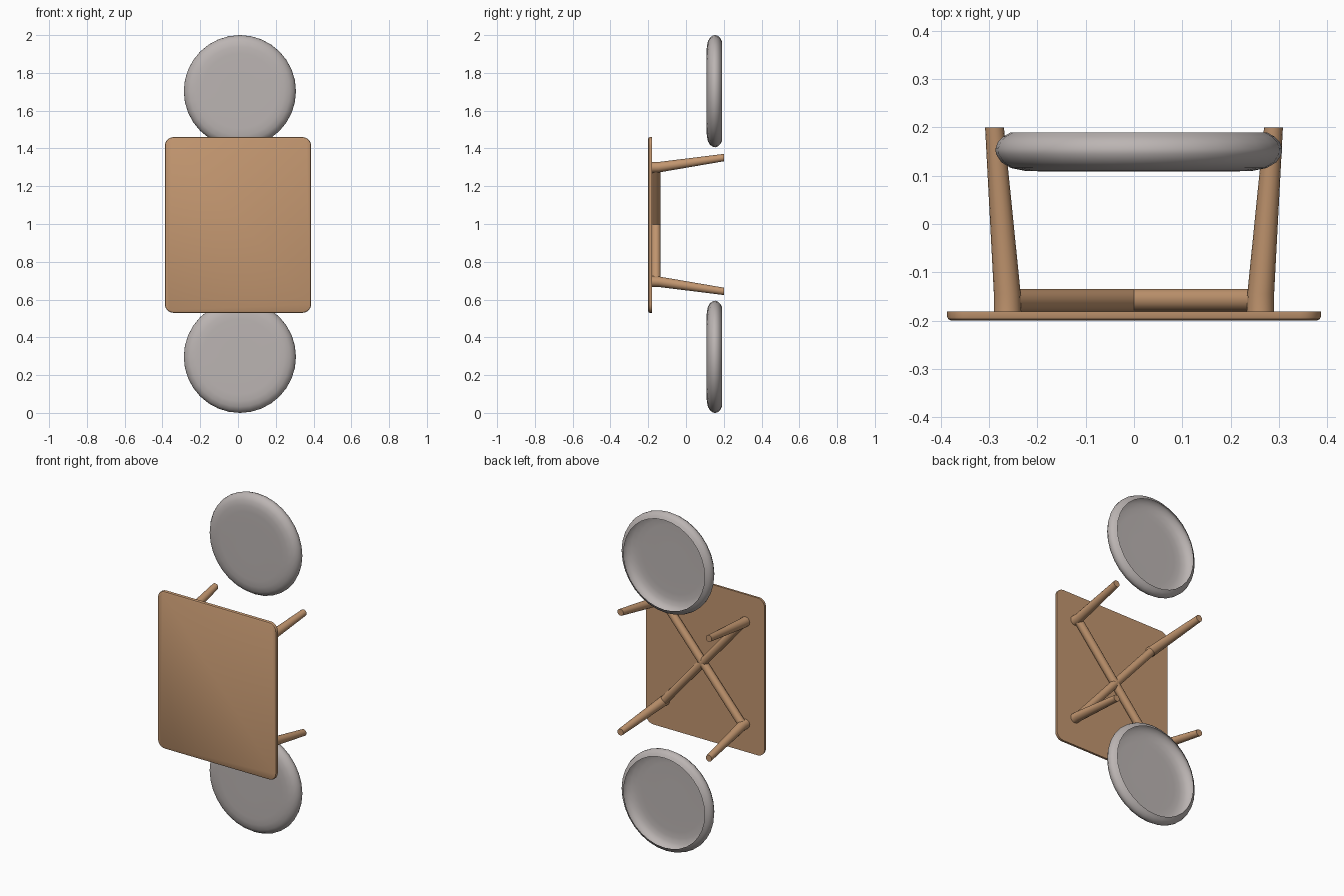
import bpy, bmesh, math
from mathutils import Vector

if "Cube" in bpy.data.objects:
    bpy.data.objects.remove(bpy.data.objects["Cube"])


def material(name, rgb):
    m = bpy.data.materials.new(name)
    m.diffuse_color = (*rgb, 1)
    m.use_nodes = True
    m.node_tree.nodes["Principled BSDF"].inputs["Base Color"].default_value = m.diffuse_color
    return m


wood = material("oak wood", (0.54, 0.305, 0.16))
fabric = material("grey fabric", (0.50, 0.46, 0.45))
MID_Z = 0.9975
TABLE_Z = 0.995


def loft(name, rings, mat, angle=35, cap_end=True):
    """Bridge equal-length closed rings and cap the ends."""
    bm = bmesh.new()
    rows = [[bm.verts.new(p) for p in r] for r in rings]
    n = len(rows[0])
    for a, b in zip(rows, rows[1:]):
        for i in range(n):
            j = (i + 1) % n
            bm.faces.new((a[i], a[j], b[j], b[i]))
    bm.faces.new(rows[0])
    if cap_end:
        bm.faces.new(rows[-1])
    bmesh.ops.recalc_face_normals(bm, faces=bm.faces)
    me = bpy.data.meshes.new(name)
    bm.to_mesh(me)
    bm.free()
    ob = bpy.data.objects.new(name, me)
    bpy.context.collection.objects.link(ob)
    me.materials.append(mat)
    bpy.ops.object.select_all(action='DESELECT')
    ob.select_set(True)
    bpy.context.view_layer.objects.active = ob
    bpy.ops.object.shade_smooth_by_angle(angle=math.radians(angle))
    return ob


# Table top: rounded rectangle, eased on the front edge
def rounded_rect(y, inset):
    w, h, r = 0.387 - inset, 0.465 - inset, 0.045 - inset
    pts = []
    for k, (sx, sz) in enumerate([(1, 1), (-1, 1), (-1, -1), (1, -1)]):
        for s in range(6):
            a = math.radians(90 * k + 18 * s)
            pts.append((sx * (w - r) + r * math.cos(a), y,
                        TABLE_Z + sz * (h - r) + r * math.sin(a)))
    return pts


loft("table_top", [rounded_rect(y, i) for y, i in
     [(-0.2, 0.008), (-0.197, 0.002), (-0.193, 0.0), (-0.181, 0.0)]], wood)


# Rings for the frame: circle of radius r spanned by two axes
def ring(centre, r, u, v, n=16):
    return [centre + r * (math.cos(math.tau * i / n) * u +
                          math.sin(math.tau * i / n) * v) for i in range(n)]


X, Y, Z = Vector((1, 0, 0)), Vector((0, 1, 0)), Vector((0, 0, 1))

# Crossed beams under the top
for name, side in (("cross_beam_a", 1), ("cross_beam_b", -1)):
    end = Vector((side * 0.263, 0, 0.304))
    d = end.normalized()
    w = d.cross(Y)
    mid = Vector((0, -0.158, MID_Z))
    loft(name, [ring(mid + s * end, 0.0235, w, Y) for s in (-1, 1)], wood)

# Tapered splayed legs
for sx in (-1, 1):
    for sz in (-1, 1):
        def at(x, y, z):
            return Vector((sx * x, y, MID_Z + sz * z))
        loft(f"leg_{'right' if sx > 0 else 'left'}_{'upper' if sz > 0 else 'lower'}",
             [ring(at(0.262, -0.182, 0.302), 0.0285, X, Z),
              ring(at(0.2625, -0.145, 0.303), 0.0278, X, Z),
              ring(at(0.289, 0.2, 0.354), 0.0195, X, Z)], wood)

# Round seat cushions: moulded shells, soft at the front and open at the back
PROFILE = [(0.10, 0.109), (0.20, 0.109), (0.235, 0.110), (0.265, 0.116),
           (0.285, 0.128), (0.296, 0.145), (0.297, 0.156), (0.292, 0.170),
           (0.281, 0.181), (0.265, 0.190)]
for name, z in (("lower_cushion", 0.297), ("upper_cushion", 1.703)):
    loft(name, [[(0.01 + r * math.cos(math.tau * i / 32), y,
                  z + r * math.sin(math.tau * i / 32)) for i in range(32)]
                for r, y in PROFILE], fabric, cap_end=False)
